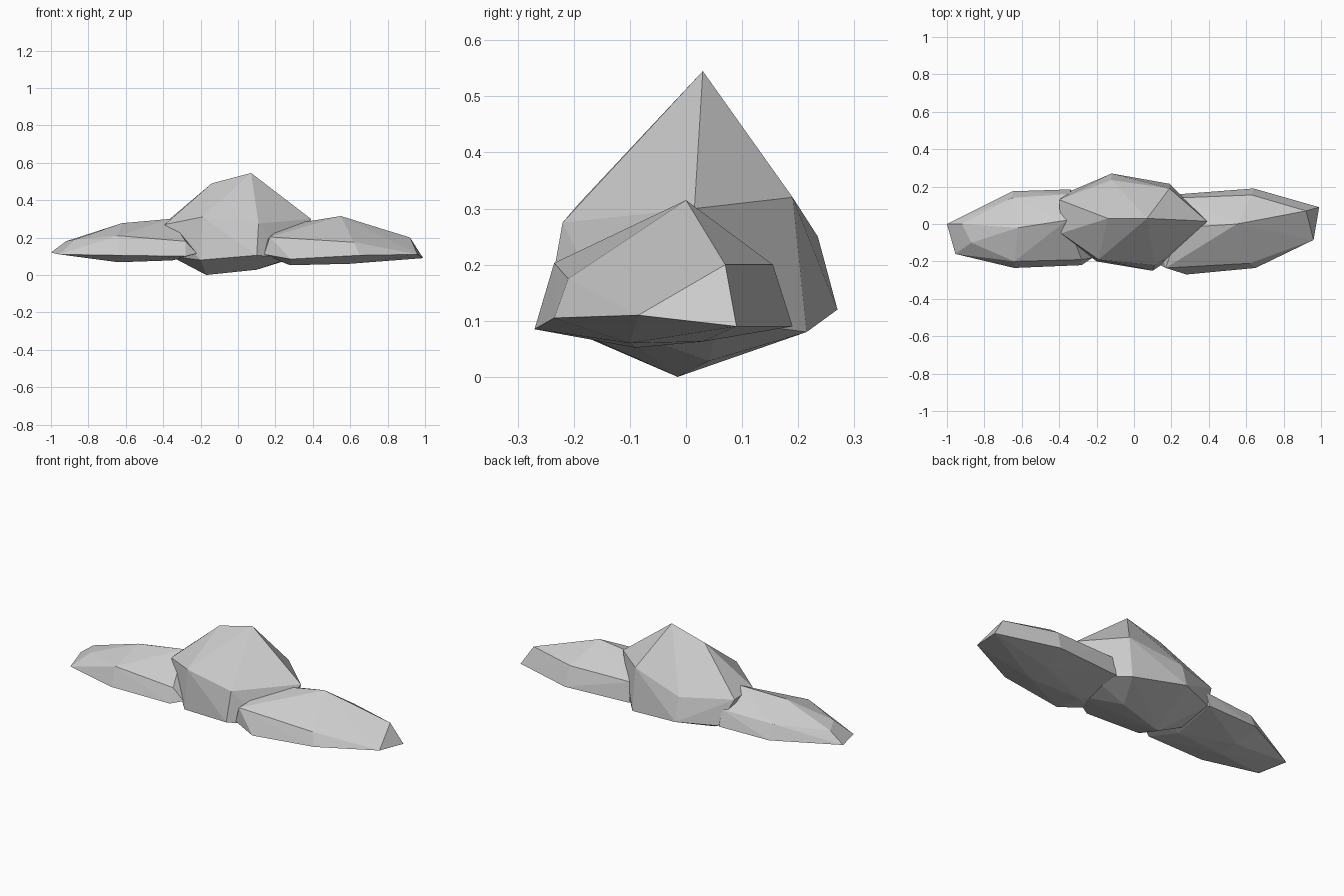
import bpy, bmesh


def faceted_puff(name, points):
    """Low-poly convex puff wrapped around a few key points."""
    bm = bmesh.new()
    for p in points:
        bm.verts.new(p)
    res = bmesh.ops.convex_hull(bm, input=bm.verts[:])
    loose = [v for v in bm.verts if not v.link_faces]
    bmesh.ops.delete(bm, geom=loose, context='VERTS')
    bmesh.ops.recalc_face_normals(bm, faces=bm.faces[:])
    mesh = bpy.data.meshes.new(name)
    bm.to_mesh(mesh)
    bm.free()
    obj = bpy.data.objects.new(name, mesh)
    bpy.context.collection.objects.link(obj)
    return obj


# Tall middle puff: crest, upper ring, lower ring, underside
faceted_puff("centre_puff", [
    (-0.14, 0.03, 0.49), (0.07, 0.03, 0.545),
    (0.39, 0.015, 0.30), (0.19, 0.19, 0.32), (-0.12, 0.235, 0.25),
    (-0.40, 0.13, 0.27), (-0.39, -0.05, 0.27), (-0.19, -0.19, 0.31),
    (0.11, -0.22, 0.275),
    (0.10, -0.25, 0.105), (-0.20, -0.20, 0.08), (-0.36, -0.03, 0.10),
    (-0.33, 0.18, 0.12), (-0.12, 0.27, 0.12), (0.19, 0.215, 0.08),
    (0.33, 0.06, 0.10), (0.28, -0.13, 0.09),
    (-0.17, -0.015, 0.0), (0.10, 0.04, 0.028),
])

# Long low puff on the right
faceted_puff("right_puff", [
    (0.24, -0.02, 0.265), (0.55, 0.0, 0.315), (0.92, 0.07, 0.20),
    (0.17, -0.235, 0.203), (0.62, -0.21, 0.175), (0.63, 0.155, 0.20),
    (0.25, 0.14, 0.20),
    (0.99, 0.09, 0.09), (0.96, -0.085, 0.11), (0.65, -0.235, 0.105),
    (0.28, -0.27, 0.085), (0.14, -0.22, 0.11), (0.64, 0.19, 0.09),
    (0.25, 0.16, 0.09), (0.10, 0.0, 0.12),
    (0.60, -0.10, 0.06), (0.28, -0.09, 0.052), (0.60, 0.03, 0.063),
])

# Long low puff on the left
faceted_puff("left_puff", [
    (-0.36, 0.02, 0.30), (-0.62, -0.02, 0.277), (-0.92, 0.0, 0.18),
    (-0.87, -0.10, 0.19), (-0.64, -0.20, 0.21), (-0.28, -0.19, 0.18),
    (-0.65, 0.14, 0.20), (-0.34, 0.16, 0.21),
    (-1.0, 0.0, 0.12), (-0.955, -0.16, 0.11), (-0.64, -0.235, 0.105),
    (-0.28, -0.22, 0.10), (-0.22, -0.18, 0.115), (-0.65, 0.175, 0.12),
    (-0.34, 0.185, 0.12), (-0.20, 0.0, 0.12),
    (-0.64, -0.08, 0.068), (-0.35, -0.07, 0.078), (-0.64, 0.04, 0.072),
])
